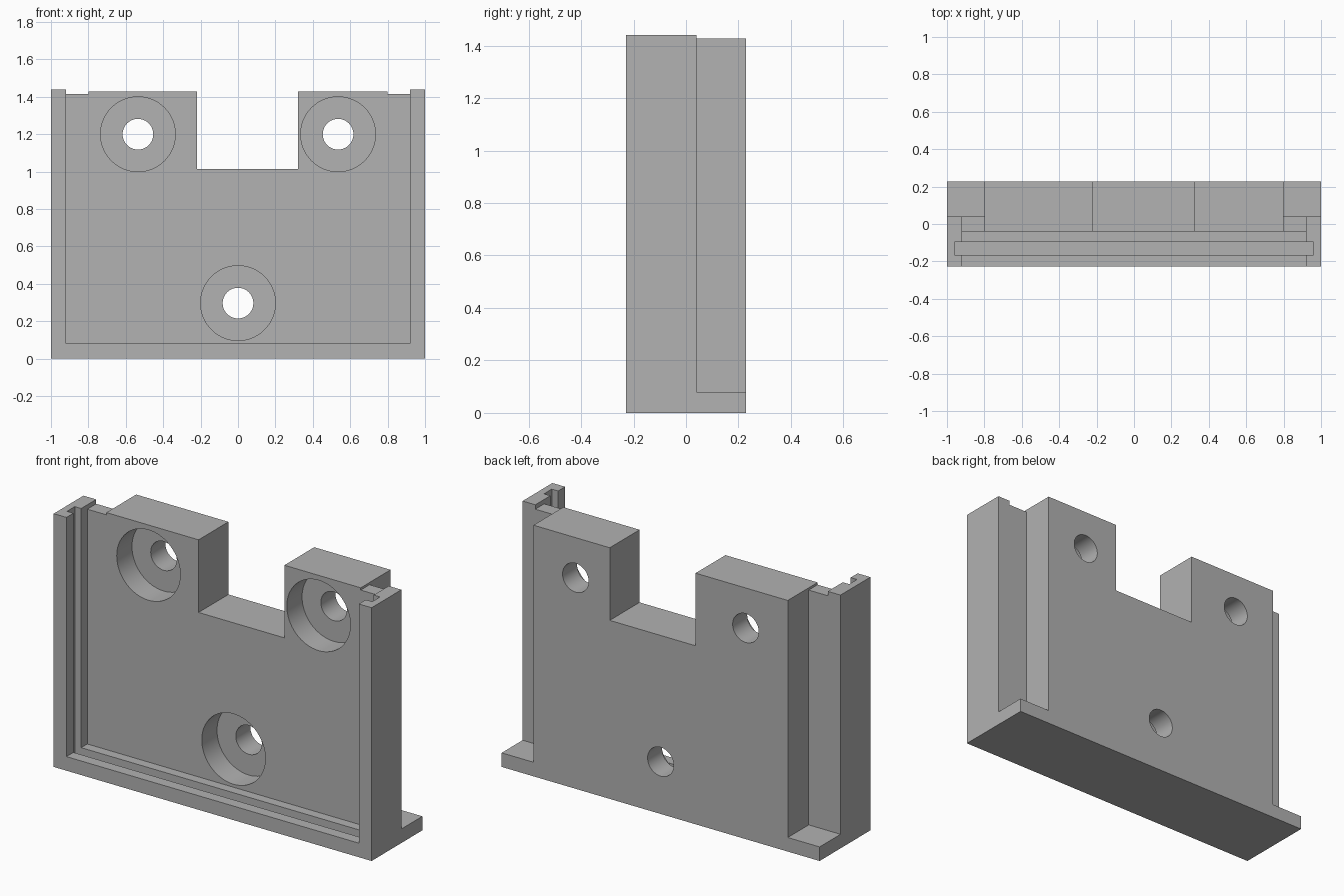
import bpy
import math

cube = bpy.data.objects.get("Cube")
if cube:
    bpy.data.objects.remove(cube, do_unlink=True)

grey = bpy.data.materials.new("plain grey")
grey.use_nodes = True
colour = (0.445, 0.445, 0.445, 1)
grey.diffuse_color = colour
grey.node_tree.nodes["Principled BSDF"].inputs["Base Color"].default_value = colour

DEPTH = 0.228      # half depth of the bracket
HEIGHT = 1.44
FLOOR = 0.08       # base thickness
WEB = 0.04         # half thickness of the side webs
OUT = 0.5          # overshoot for cutters leaving the block
TOP = HEIGHT + OUT


def box(name, x0, x1, y0, y1, z0, z1):
    bpy.ops.mesh.primitive_cube_add(
        size=1, location=((x0 + x1) / 2, (y0 + y1) / 2, (z0 + z1) / 2))
    obj = bpy.context.object
    obj.name = name
    obj.scale = (x1 - x0, y1 - y0, z1 - z0)
    bpy.ops.object.transform_apply(location=True, rotation=False, scale=True)
    return obj


def bore(name, x, z, radius, y0, y1):
    bpy.ops.mesh.primitive_cylinder_add(
        vertices=64, radius=radius, depth=y1 - y0,
        location=(x, (y0 + y1) / 2, z), rotation=(math.pi / 2, 0, 0))
    obj = bpy.context.object
    obj.name = name
    bpy.ops.object.transform_apply(location=True, rotation=True, scale=True)
    return obj


# Solid block that everything is cut from
bracket = box("mounting_bracket", -1, 1, -DEPTH, DEPTH, 0, HEIGHT)
bracket.data.materials.append(grey)

# Front recess, panel slot, lowered top and upper notch
cutters = [
    box("front_recess", -0.92, 0.92, -OUT, -WEB, FLOOR, TOP),
    box("panel_slot", -0.96, 0.96, -0.165, -0.095, WEB, TOP),
    box("top_trim", -0.92, 0.92, -0.1, OUT, 1.428, TOP),
    box("top_notch", -0.22, 0.32, -OUT, OUT, 1.015, TOP),
]

# Rear corner channels and slightly lower side webs
for s in (-1, 1):
    a, b = sorted((s * 0.8, s * (1 + OUT)))
    cutters.append(box("rear_channel", a, b, WEB, OUT, FLOOR, TOP))
    a, b = sorted((s * 0.8, s * 0.92))
    cutters.append(box("web_trim", a, b, -0.1, 0.1, 1.415, TOP))

# Counterbored screw holes
for x, z in ((-0.535, 1.2), (0.535, 1.2), (0, 0.297)):
    cutters.append(bore("counterbore", x, z, 0.2, -OUT, 0.097))
    cutters.append(bore("screw_hole", x, z, 0.082, -OUT, OUT))

bpy.ops.object.select_all(action='DESELECT')
bracket.select_set(True)
bpy.context.view_layer.objects.active = bracket
for cutter in cutters:
    mod = bracket.modifiers.new("cut", 'BOOLEAN')
    mod.operation = 'DIFFERENCE'
    mod.solver = 'EXACT'
    mod.object = cutter
    bpy.ops.object.modifier_apply(modifier=mod.name)
    bpy.data.objects.remove(cutter, do_unlink=True)

bpy.ops.object.shade_smooth_by_angle(angle=math.radians(30))
